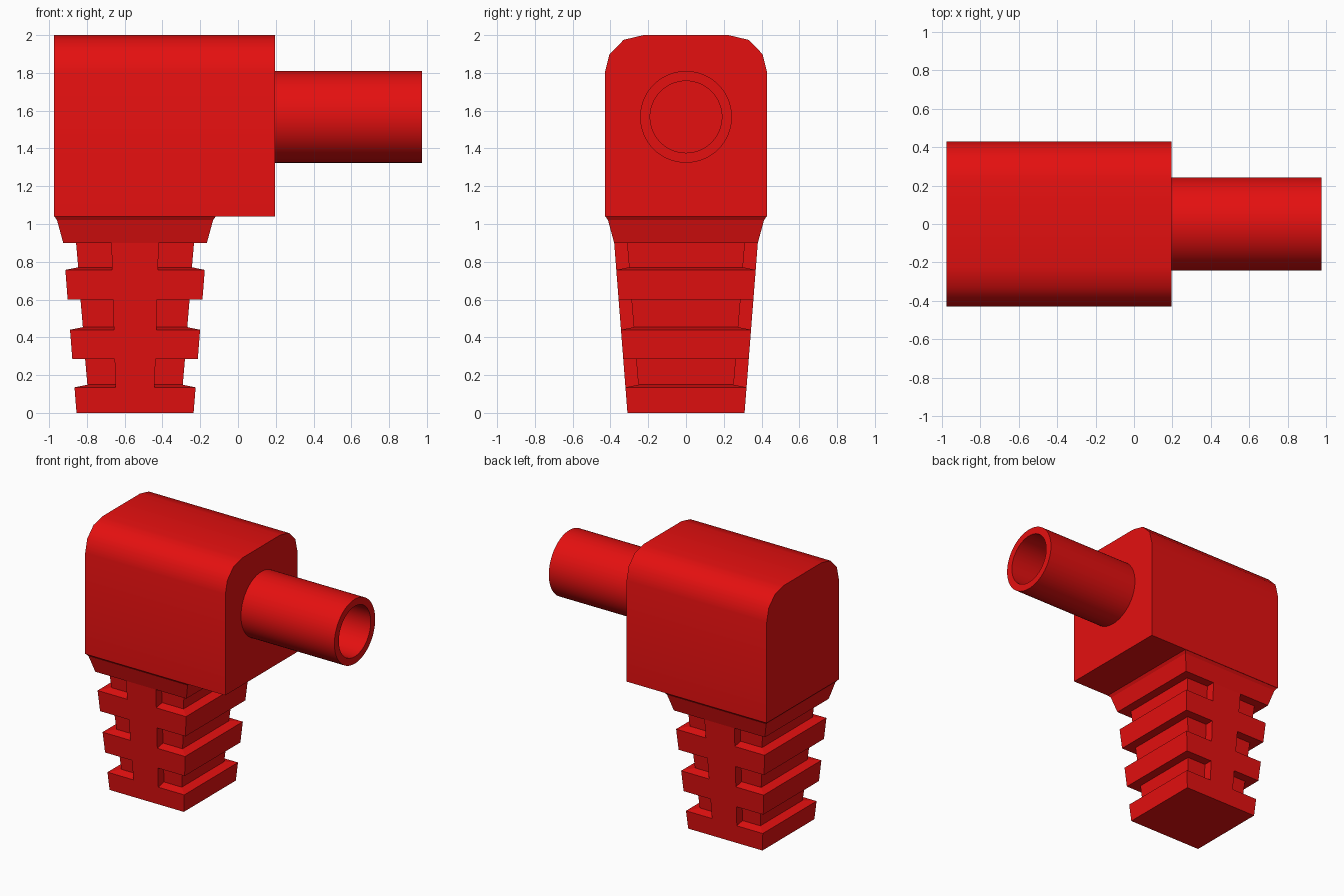
import bpy
import bmesh
import math

cube = bpy.data.objects.get("Cube")
if cube:
    bpy.data.objects.remove(cube, do_unlink=True)

red = bpy.data.materials.new("glossy red")
red.use_nodes = True
red.diffuse_color = (0.78, 0.005, 0.005, 1)
red.node_tree.nodes["Principled BSDF"].inputs["Base Color"].default_value = red.diffuse_color

STEM_X = -0.545
TUBE_Z = 1.567


def loft(name, rings, closed=False, smooth=None):
    """Skin equal-length rings of points; cap the ends, or join last to first."""
    bm = bmesh.new()
    loops = [[bm.verts.new(p) for p in ring] for ring in rings]
    pairs = list(zip(loops, loops[1:]))
    if closed:
        pairs.append((loops[-1], loops[0]))
    else:
        bm.faces.new(loops[0])
        bm.faces.new(loops[-1])
    n = len(loops[0])
    for a, b in pairs:
        for i in range(n):
            j = (i + 1) % n
            bm.faces.new((a[i], a[j], b[j], b[i]))
    bmesh.ops.recalc_face_normals(bm, faces=bm.faces)
    mesh = bpy.data.meshes.new(name)
    bm.to_mesh(mesh)
    bm.free()
    mesh.materials.append(red)
    obj = bpy.data.objects.new(name, mesh)
    bpy.context.collection.objects.link(obj)
    if smooth:
        bpy.ops.object.select_all(action='DESELECT')
        obj.select_set(True)
        bpy.context.view_layer.objects.active = obj
        bpy.ops.object.shade_smooth_by_angle(angle=math.radians(smooth))
    return obj


def rect(x0, x1, y0, y1, z):
    return [(x0, y0, z), (x1, y0, z), (x1, y1, z), (x0, y1, z)]


def square(half, z):
    return rect(STEM_X - half, STEM_X + half, -half, half, z)


def outer(z):
    return 0.31 + 0.078 * z


def core(z):
    return outer(z) - 0.068


# Housing: rounded-top profile swept along x
side = [(0.43, 1.04), (0.43, 1.8), (0.405, 1.9), (0.33, 1.975), (0.225, 2.0)]
profile = side + [(-y, z) for y, z in reversed(side)]
loft("housing", [[(x, y, z) for y, z in profile] for x in (-0.975, 0.195)], smooth=40)

# Tapered strain relief with three grooves and a flared collar
grooves = [(0.135, 0.285), (0.44, 0.6), (0.757, 0.9)]
rings = [square(outer(0), 0)]
for low, high in grooves:
    rings += [square(outer(low), low), square(core(low), low + 0.014),
              square(core(high), high), square(outer(high), high)]
rings += [square(0.413, 1.02), square(0.427, 1.04)]
loft("strain_relief", rings)

# Ribs bridging each groove at the middle of the front and back
for number, (low, high) in enumerate(grooves, 1):
    for label, s in (("front", -1), ("back", 1)):
        ends = []
        for z in (low, high):
            w = 0.1 + 0.028 * z
            ends.append(rect(STEM_X - w, STEM_X + w, s * 0.2, s * outer(z), z))
        loft(f"{label}_rib_{number}", ends)


# Hollow barrel on the left side
def circle(x, r, n=64):
    return [(x, r * math.cos(2 * math.pi * i / n), TUBE_Z + r * math.sin(2 * math.pi * i / n))
            for i in range(n)]


loft("barrel", [circle(0.195, 0.243), circle(0.975, 0.243),
                circle(0.975, 0.19), circle(0.195, 0.19)], closed=True, smooth=40)
